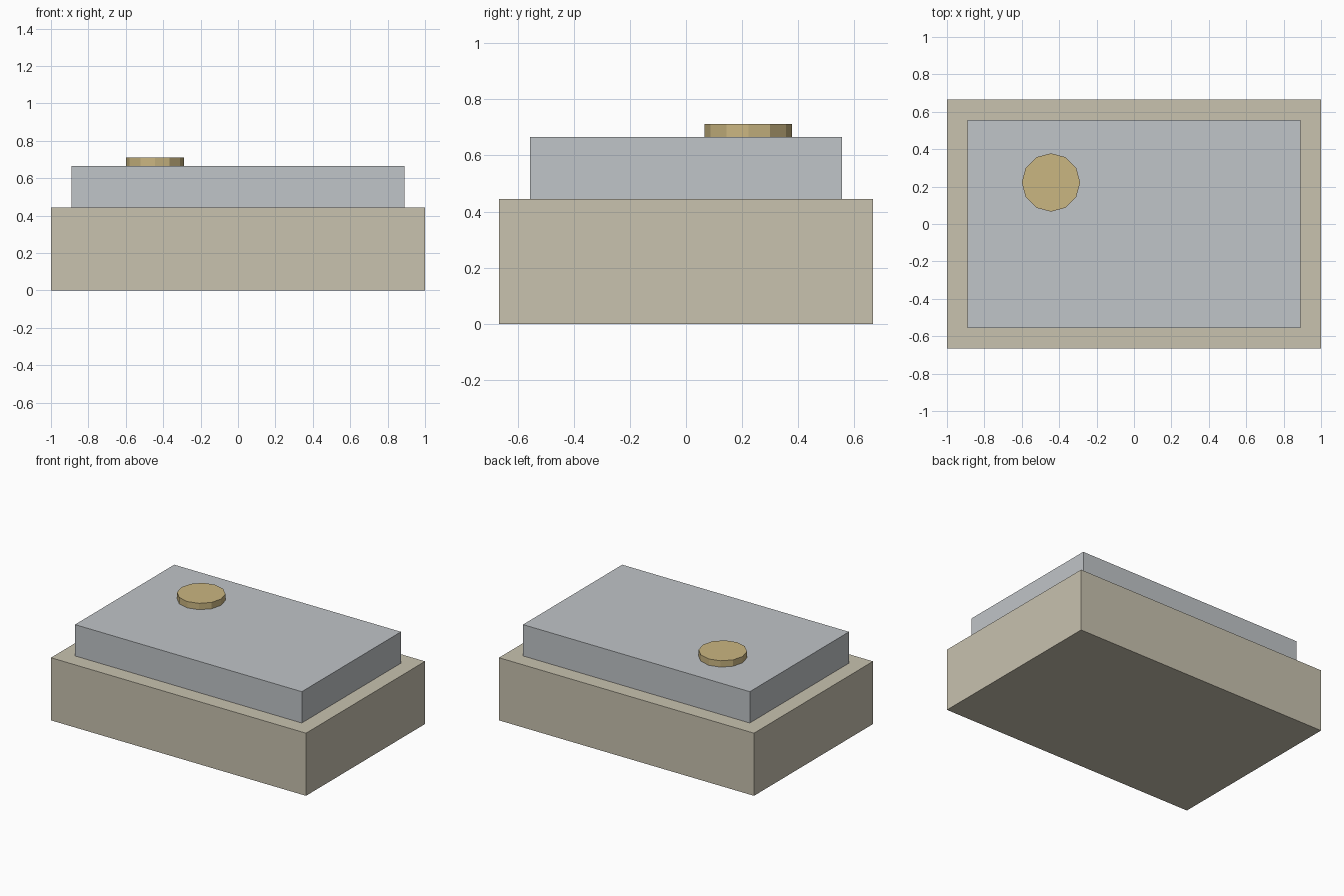
import bpy

cube = bpy.data.objects.get("Cube")
if cube:
    bpy.data.objects.remove(cube, do_unlink=True)


def make_material(name, rgb):
    mat = bpy.data.materials.new(name)
    mat.use_nodes = True
    colour = (*rgb, 1)
    mat.diffuse_color = colour
    mat.node_tree.nodes["Principled BSDF"].inputs["Base Color"].default_value = colour
    return mat


def finish(name, mat):
    obj = bpy.context.object
    obj.name = name
    obj.data.name = name
    obj.data.materials.append(mat)
    return obj


def block(name, size, bottom, mat):
    """Box centred in x and y, resting on the given height."""
    bpy.ops.mesh.primitive_cube_add(size=1, location=(0, 0, bottom + size[2] / 2))
    obj = finish(name, mat)
    obj.scale = size
    bpy.ops.object.transform_apply(location=False, rotation=False, scale=True)
    return obj


beige = make_material("warm beige", (0.58, 0.54, 0.43))
grey = make_material("cool grey", (0.53, 0.555, 0.58))
gold = make_material("dull gold", (0.59, 0.465, 0.22))

BASE_HEIGHT = 0.444
SLAB_HEIGHT = 0.222
DISC_HEIGHT = 0.045

# Wide base
block("base", (2, 1.333, BASE_HEIGHT), 0, beige)

# Inset upper slab
block("upper_slab", (1.778, 1.111, SLAB_HEIGHT), BASE_HEIGHT, grey)

# Twelve-sided disc towards the back right corner
disc_z = BASE_HEIGHT + SLAB_HEIGHT + DISC_HEIGHT / 2
bpy.ops.mesh.primitive_cylinder_add(vertices=12, radius=0.156, depth=DISC_HEIGHT,
                                    location=(-0.444, 0.222, disc_z))
finish("top_disc", gold)
